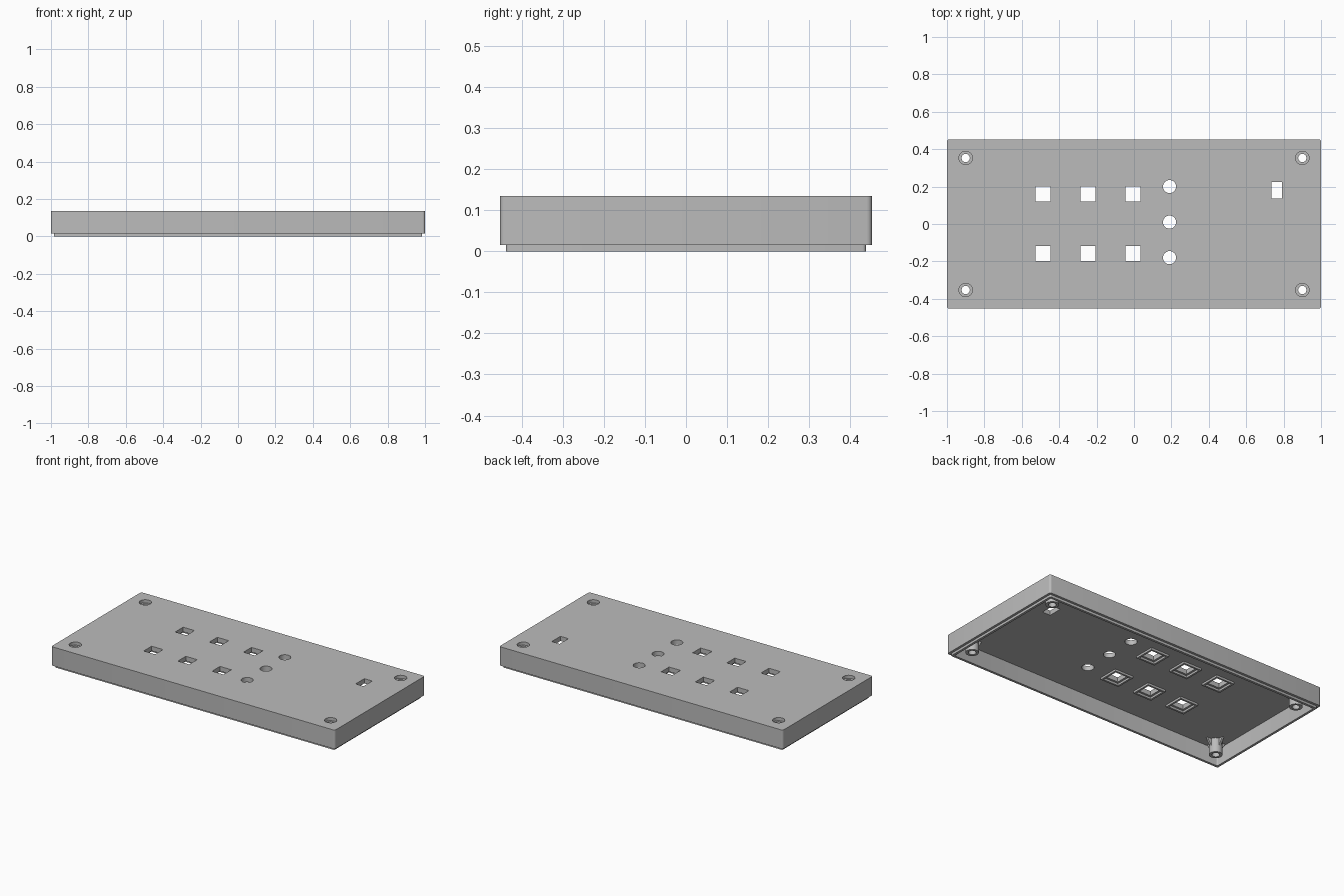
import bpy
import bmesh
from math import pi
from mathutils import Matrix, Vector

if "Cube" in bpy.data.objects:
    bpy.data.objects.remove(bpy.data.objects["Cube"])

grey = bpy.data.materials.new("light grey plastic")
grey.use_nodes = True
COLOUR = (0.5, 0.5, 0.5, 1)
grey.diffuse_color = COLOUR
grey.node_tree.nodes["Principled BSDF"].inputs["Base Color"].default_value = COLOUR

HALF_X, HALF_Y = 1.0, 0.453
TOP, RIM, CEILING = 0.135, 0.015, 0.105
WALL, STEP = 0.03, 0.015


def add_box(bm, x, y, sx, sy, z0, z1, radius=0):
    """Box with optionally rounded vertical edges."""
    part = bmesh.new()
    size = Matrix.Diagonal((sx, sy, z1 - z0, 1))
    place = Matrix.Translation((x, y, (z0 + z1) / 2))
    bmesh.ops.create_cube(part, size=1, matrix=place @ size)
    if radius:
        edges = [e for e in part.edges
                 if abs(e.verts[0].co.z - e.verts[1].co.z) > 1e-4]
        bmesh.ops.bevel(part, geom=edges, offset=radius, segments=4,
                        profile=0.5, affect='EDGES')
    merge(bm, part)


def add_cylinder(bm, x, y, radius, z0, z1):
    part = bmesh.new()
    bmesh.ops.create_cone(part, cap_ends=True, segments=32, radius1=radius,
                          radius2=radius, depth=z1 - z0,
                          matrix=Matrix.Translation((x, y, (z0 + z1) / 2)))
    merge(bm, part)


def merge(bm, part):
    mesh = bpy.data.meshes.new("part")
    part.to_mesh(mesh)
    part.free()
    bm.from_mesh(mesh)
    bpy.data.meshes.remove(mesh)


def make(name, bm):
    bmesh.ops.recalc_face_normals(bm, faces=bm.faces)
    mesh = bpy.data.meshes.new(name)
    bm.to_mesh(mesh)
    bm.free()
    mesh.materials.append(grey)
    obj = bpy.data.objects.new(name, mesh)
    bpy.context.collection.objects.link(obj)
    return obj


def combine(target, tool, operation='DIFFERENCE', keep=False):
    bpy.ops.object.select_all(action='DESELECT')
    bpy.context.view_layer.objects.active = target
    target.select_set(True)
    mod = target.modifiers.new("cut", 'BOOLEAN')
    mod.operation, mod.object, mod.solver = operation, tool, 'EXACT'
    bpy.ops.object.modifier_apply(modifier=mod.name)
    if not keep:
        bpy.data.objects.remove(tool)


def block(name, inset, z0, z1, radius):
    bm = bmesh.new()
    add_box(bm, 0, 0, 2 * (HALF_X - inset), 2 * (HALF_Y - inset), z0, z1, radius)
    return make(name, bm)


corners = [(sx * 0.9, sy * 0.353) for sx in (-1, 1) for sy in (-1, 1)]
buttons = [(x, y) for x in (-0.487, -0.246, -0.005) for y in (0.16, -0.157)]
lights = [(0.19, y) for y in (0.2, 0.01, -0.18)]

# Shell with a recessed lip around its open underside
shell = block("lid_shell", 0, RIM, TOP, 0.013)
combine(shell, block("lip", STEP, 0, RIM + 0.02, 0.008), 'UNION')
combine(shell, block("cavity", WALL, -0.1, CEILING, 0.006))

# Button, indicator and slider openings
bm = bmesh.new()
for x, y in buttons:
    add_box(bm, x, y, 0.08, 0.08, 0.05, 0.2)
for x, y in lights:
    add_cylinder(bm, x, y, 0.035, 0.05, 0.2)
add_box(bm, 0.762, 0.18, 0.056, 0.088, 0.05, 0.2)
combine(shell, make("openings", bm))

# Screw posts, drilled through and counterbored from above
bm = bmesh.new()
for x, y in corners:
    add_cylinder(bm, x, y, 0.038, RIM, CEILING + 0.004)
posts = make("screw_posts", bm)
bm = bmesh.new()
for x, y in corners:
    add_cylinder(bm, x, y, 0.022, -0.1, 0.2)
drill = make("drill", bm)
combine(posts, drill, keep=True)
combine(shell, drill)
bm = bmesh.new()
for x, y in corners:
    add_cylinder(bm, x, y, 0.036, 0.115, 0.2)
combine(shell, make("counterbore", bm))

# Triangular ribs bracing the posts against the ceiling
bm = bmesh.new()
for x, y in corners:
    for i in range(4):
        turn = Matrix.Translation((x, y, 0)) @ Matrix.Rotation(i * pi / 2, 4, 'Z')
        sides = []
        for t in (-0.006, 0.006):
            profile = [(0.034, CEILING), (0.066, CEILING), (0.034, 0.055)]
            sides.append([bm.verts.new(turn @ Vector((r, t, z))) for r, z in profile])
        a, b = sides
        bm.faces.new(a)
        bm.faces.new(b[::-1])
        for j in range(3):
            k = (j + 1) % 3
            bm.faces.new((a[j], b[j], b[k], a[k]))
make("post_ribs", bm)

# Raised square frames around the button openings, on the underside
bm = bmesh.new()
for x, y in buttons:
    add_box(bm, x, y, 0.13, 0.13, 0.092, CEILING + 0.002)
frames = make("button_frames", bm)
bm = bmesh.new()
for x, y in buttons:
    add_box(bm, x, y, 0.106, 0.106, 0.05, 0.2)
combine(frames, make("frame_holes", bm))

# Smooth the round walls and keep the edges sharp
for obj in (shell, posts):
    bpy.ops.object.select_all(action='DESELECT')
    bpy.context.view_layer.objects.active = obj
    obj.select_set(True)
    bpy.ops.object.shade_smooth_by_angle(angle=pi / 6)
